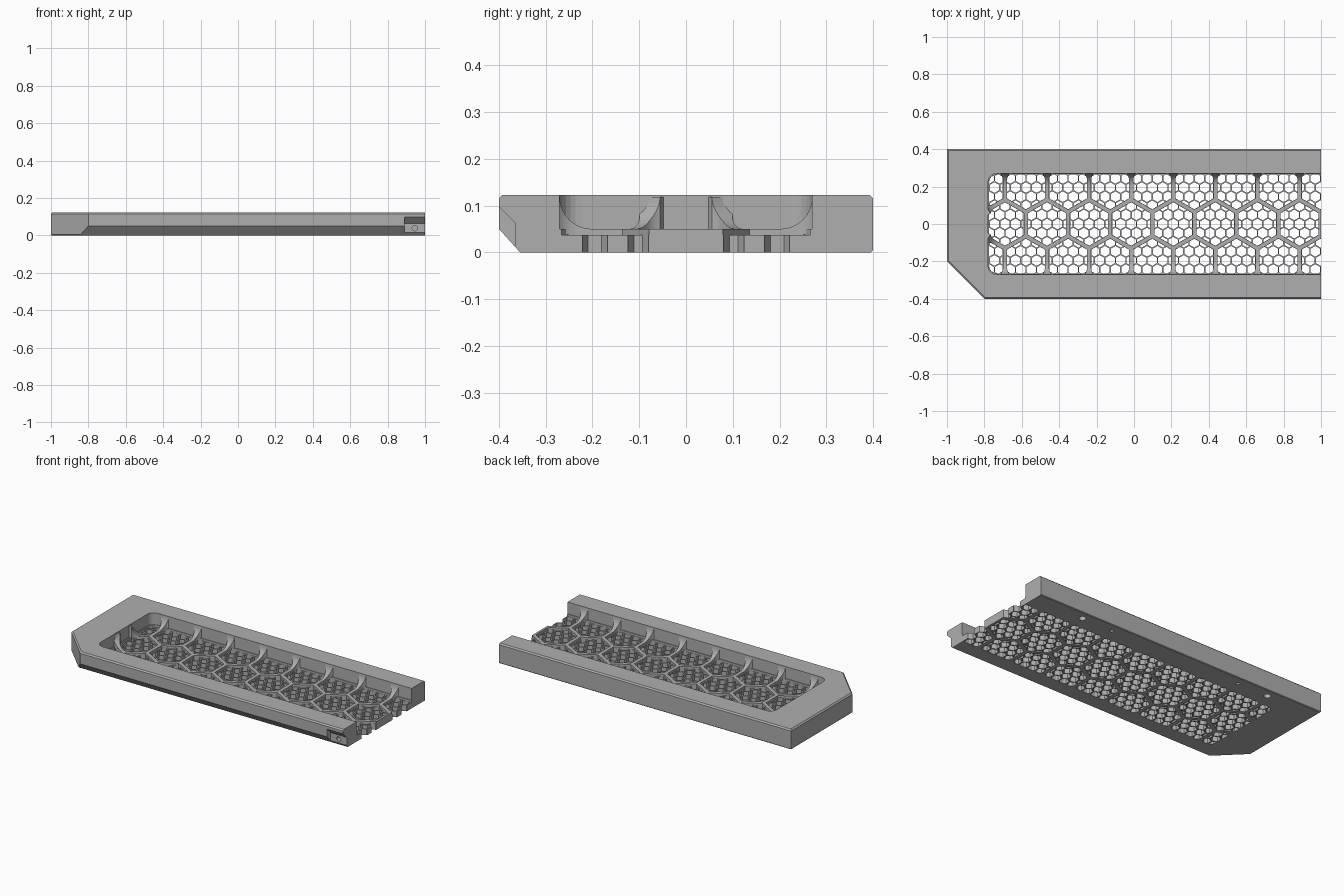
import bpy, bmesh, math
from mathutils import Vector

if "Cube" in bpy.data.objects:
    bpy.data.objects.remove(bpy.data.objects["Cube"])

PITCH, BIG = 0.225, 0.1125          # large cell spacing and half width
SMALL = PITCH / 4                   # small cell spacing
ROW = math.sqrt(3) / 2
FLOOR, RIB, TOP = 0.037, 0.05, 0.123

grey = bpy.data.materials.new("mid_grey")
grey.use_nodes = True
grey.diffuse_color = (0.43, 0.43, 0.43, 1)
grey.node_tree.nodes["Principled BSDF"].inputs["Base Color"].default_value = (0.43, 0.43, 0.43, 1)


def make(name, bm):
    bmesh.ops.recalc_face_normals(bm, faces=bm.faces)
    mesh = bpy.data.meshes.new(name)
    bm.to_mesh(mesh)
    bm.free()
    mesh.materials.append(grey)
    ob = bpy.data.objects.new(name, mesh)
    bpy.context.collection.objects.link(ob)
    return ob


def prism(bm, poly, lo, hi, place=lambda u, v, w: (u, v, w)):
    a = [bm.verts.new(place(u, v, lo)) for u, v in poly]
    b = [bm.verts.new(place(u, v, hi)) for u, v in poly]
    bm.faces.new(a[::-1])
    bm.faces.new(b)
    for i in range(len(a)):
        j = (i + 1) % len(a)
        bm.faces.new((a[i], a[j], b[j], b[i]))


def ngon(x, y, r, n, turn=0.0):
    return [(x + r * math.cos(turn + math.tau * i / n),
             y + r * math.sin(turn + math.tau * i / n)) for i in range(n)]


def hexagon(x, y, apothem):
    return ngon(x, y, apothem / ROW, 6, math.pi / 6)


def clip(poly, region):
    """Part of a convex polygon that lies inside a convex region."""
    for i, (ax, ay) in enumerate(region):
        bx, by = region[(i + 1) % len(region)]
        side = [(bx - ax) * (y - ay) - (by - ay) * (x - ax) for x, y in poly]
        out = []
        for k, p in enumerate(poly):
            q, s, t = poly[k - 1], side[k - 1], side[k]
            if s * t < 0:
                f = s / (s - t)
                out.append((q[0] + f * (p[0] - q[0]), q[1] + f * (p[1] - q[1])))
            if t >= 0:
                out.append(p)
        poly = out
        if len(poly) < 3:
            return []
    return poly


def area(poly):
    return sum(poly[i - 1][0] * p[1] - p[0] * poly[i - 1][1] for i, p in enumerate(poly)) / 2


def opening(margin):
    """Tray outline, rounded at the closed end and running past the open end."""
    x0, y0, r = -0.78 + margin, 0.27 - margin, 0.045
    pts = [(1.1, -y0), (1.1, y0)]
    for sign, start in ((1, 90), (-1, 180)):
        for k in range(7):
            a = math.radians(start + 15 * k)
            pts.append((x0 + r + r * math.cos(a), sign * (y0 - r) + r * math.sin(a)))
    return pts


def cut(ob, bm):
    cutter = make("cutter", bm)
    cutter.hide_render = True
    mod = ob.modifiers.new("cut", "BOOLEAN")
    mod.operation, mod.solver, mod.object = "DIFFERENCE", "EXACT", cutter
    bpy.context.view_layer.objects.active = ob
    bpy.ops.object.modifier_apply(modifier=mod.name)
    bpy.data.objects.remove(cutter)


# Outer block with one clipped corner and bevelled rims
bm = bmesh.new()
prism(bm, [(-0.8, -0.4), (1, -0.4), (1, 0.4), (-1, 0.4), (-1, -0.2)], 0, TOP)
for height, size in ((TOP, 0.008), (0, 0.004)):
    rim = [e for e in bm.edges if all(abs(v.co.z - height) < 1e-5 for v in e.verts)
           and not all(v.co.x > 0.999 for v in e.verts)]
    bmesh.ops.bevel(bm, geom=rim, offset=size, segments=1, affect="EDGES")
# Sloped underside along the front
res = bmesh.ops.bisect_plane(bm, geom=bm.verts[:] + bm.edges[:] + bm.faces[:],
                             plane_co=(0, -0.4, 0.05), plane_no=(0, -0.05, -0.045), clear_outer=True)
bmesh.ops.contextual_create(bm, geom=[g for g in res["geom_cut"] if isinstance(g, bmesh.types.BMEdge)])
tray = make("tray_frame", bm)

# Main recess down to the rib tops
bm = bmesh.new()
prism(bm, opening(0), RIB, 0.2)
cut(tray, bm)

# Large cells between the ribs, and the honeycomb through their floors
centres = [(-0.69 + PITCH * (i - abs(row) / 2), row * PITCH * ROW)
           for row in (-1, 0, 1) for i in range(9)]
pockets, holes = bmesh.new(), bmesh.new()
for cx, cy in centres:
    region = clip(hexagon(cx, cy, BIG - 0.011), opening(0.004))
    if len(region) < 3 or min(p[0] for p in region) > 0.999:
        continue
    prism(pockets, region, FLOOR, 0.07)
    inner = clip(hexagon(cx, cy, BIG - 0.012), opening(0.005))
    for j in range(-3, 4):
        for i in range(-3, 4):
            x, y = cx + SMALL * (i + (j % 2) / 2), cy + j * SMALL * ROW
            cell = clip(hexagon(x, y, SMALL / 2 - 0.0035), inner)
            if cell and area(cell) > 0.0002 and min(p[0] for p in cell) < 0.999:
                prism(holes, cell, -0.02, 0.045)
cut(tray, pockets)
cut(tray, holes)

# Notch at the open end of the front side
bm = bmesh.new()
prism(bm, [(-0.42, 0.118), (-0.365, 0.063), (-0.365, 0.014), (-0.42, 0.014)], 0.89, 1.05,
      lambda u, v, w: (w, u, v))
cut(tray, bm)

# Screw hole in the notch and blind holes under the back rail
bm = bmesh.new()
prism(bm, ngon(0.945, 0.038, 0.014, 24), -0.41, -0.31, lambda u, v, w: (u, w, v))
for side in (-1, 1):
    for x, r in ((0.66, 0.02), (0.45, 0.011)):
        prism(bm, ngon(side * x, 0.347, r, 24), -0.02, 0.06)
cut(tray, bm)


def rib_fillet(name, x, y, dx, dy, r=0.068, steps=10):
    """Concave web that widens as it climbs from a rib to the wall."""
    bm = bmesh.new()
    inward, across = Vector((dx, dy, 0)), Vector((-dy, dx, 0))
    profile = []
    for k in range(steps + 1):
        a = math.pi / 2 * k / steps
        s = r * (1 - math.sin(a))
        profile.append((s, RIB + r * (1 - math.cos(a)), 0.01 + 0.016 * (1 - s / r) ** 4))
    profile.append((-0.02, RIB + r, 0.026))
    rings = []
    for s, z, w in profile:
        base = Vector((x, y, 0)) + inward * s
        rings.append([bm.verts.new(base + across * (w * c) + Vector((0, 0, h)))
                      for c, h in ((-1, RIB - 0.012), (1, RIB - 0.012), (1, z), (-1, z))])
    bm.faces.new(rings[0])
    bm.faces.new(rings[-1][::-1])
    for a, b in zip(rings, rings[1:]):
        for i in range(4):
            j = (i + 1) % 4
            bm.faces.new((a[i], a[j], b[j], b[i]))
    return make(name, bm)


# Webs along both long walls and at the closed end
webs = []
for side, label in ((-1, "front"), (1, "back")):
    for i in range(8):
        webs.append(rib_fillet(f"{label}_rib_web_{i + 1}", -0.69 + PITCH * i, side * 0.27, 0, -side))
    webs.append(rib_fillet(f"{label}_end_rib_web", -0.78, side * 0.078, ROW, side * 0.5))
bpy.ops.object.select_all(action="DESELECT")
for ob in webs:
    ob.select_set(True)
bpy.context.view_layer.objects.active = webs[0]
bpy.ops.object.shade_smooth_by_angle(angle=math.radians(30))
